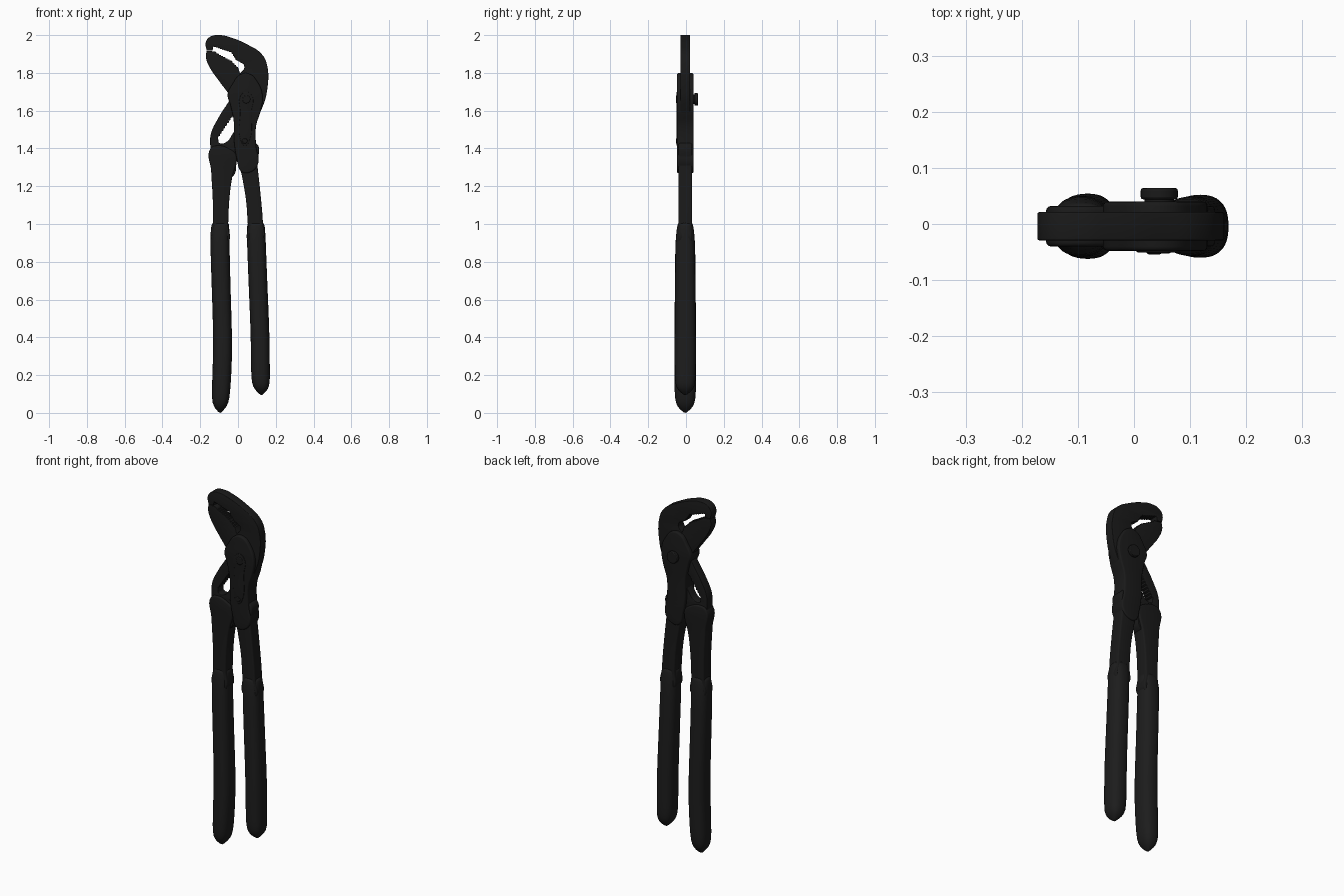
import bpy
import bmesh
from math import cos, sin, pi, copysign

Y0 = -0.004  # centre plane of the tool


def material(name, v):
    m = bpy.data.materials.new(name)
    m.diffuse_color = (v, v, v, 1)
    return m


STEEL = material("black_steel", 0.010)
GRIP = material("black_grip", 0.012)


def finish(ob, mat, angle=40):
    ob.data.materials.clear()
    ob.data.materials.append(mat)
    bpy.ops.object.select_all(action='DESELECT')
    ob.select_set(True)
    bpy.context.view_layer.objects.active = ob
    bpy.ops.object.shade_smooth_by_angle(angle=angle * pi / 180)


def teeth(p, q, n, d):
    """Sharp zigzag between two points; d is the signed tooth depth."""
    dx, dz = q[0] - p[0], q[1] - p[1]
    ln = (dx * dx + dz * dz) ** 0.5
    out = []
    for i in range(2 * n + 1):
        t, o = i / (2 * n), d * (i % 2)
        out.append((p[0] + dx * t - dz / ln * o, p[1] + dz * t + dx / ln * o, 'V'))
    return out


def plate(name, outlines, half, bevel, y=Y0):
    """Front-view outlines (first outer, then holes) made into a bevelled plate."""
    cu = bpy.data.curves.new(name, 'CURVE')
    cu.dimensions = '2D'
    cu.fill_mode = 'BOTH'
    cu.extrude = half - bevel
    cu.bevel_depth = bevel
    cu.bevel_resolution = 2
    cu.offset = -bevel
    cu.resolution_u = 6
    for pts in outlines:
        sp = cu.splines.new('BEZIER')
        sp.bezier_points.add(len(pts) - 1)
        sp.use_cyclic_u = True
        for b, p in zip(sp.bezier_points, pts):
            b.co = (p[0], p[1], 0)
            h = 'VECTOR' if len(p) > 2 else 'AUTO'
            b.handle_left_type = b.handle_right_type = h
    tmp = bpy.data.objects.new(name + "_curve", cu)
    bpy.context.collection.objects.link(tmp)
    dg = bpy.context.evaluated_depsgraph_get()
    me = bpy.data.meshes.new_from_object(tmp.evaluated_get(dg))
    bpy.data.objects.remove(tmp)
    for v in me.vertices:
        x, z, d = v.co
        v.co = (x, y - d, z)
    bm = bmesh.new()
    bm.from_mesh(me)
    bmesh.ops.remove_doubles(bm, verts=bm.verts, dist=0.00005)
    bmesh.ops.recalc_face_normals(bm, faces=bm.faces)
    bm.to_mesh(me)
    bm.free()
    ob = bpy.data.objects.new(name, me)
    bpy.context.collection.objects.link(ob)
    finish(ob, STEEL)
    return ob


def sleeve(name, sections, n=24):
    """Rounded grip lofted through (z, centre x, half width, half depth)."""
    bm = bmesh.new()
    rings = []
    for z, cx, rx, ry in sections:
        ring = []
        for i in range(n):
            c, s = cos(2 * pi * i / n), sin(2 * pi * i / n)
            ring.append(bm.verts.new((cx + rx * copysign(abs(c) ** 0.8, c),
                                      Y0 + ry * copysign(abs(s) ** 0.8, s), z)))
        rings.append(ring)
    for a, b in zip(rings, rings[1:]):
        for i in range(n):
            bm.faces.new((a[i], a[(i + 1) % n], b[(i + 1) % n], b[i]))
    bm.faces.new(rings[0])
    bm.faces.new(rings[-1])
    bmesh.ops.recalc_face_normals(bm, faces=bm.faces)
    me = bpy.data.meshes.new(name)
    bm.to_mesh(me)
    bm.free()
    ob = bpy.data.objects.new(name, me)
    bpy.context.collection.objects.link(ob)
    ob.modifiers.new("smooth", 'SUBSURF').levels = 1
    ob.modifiers["smooth"].render_levels = 1
    finish(ob, GRIP, 60)


def disc(name, x, z, r, y_a, y_b):
    bpy.ops.mesh.primitive_cylinder_add(vertices=32, radius=r, depth=abs(y_b - y_a),
                                        location=(x, (y_a + y_b) / 2, z),
                                        rotation=(pi / 2, 0, 0))
    ob = bpy.context.object
    ob.name = name
    bv = ob.modifiers.new("bevel", 'BEVEL')
    bv.width = 0.004
    bv.segments = 2
    finish(ob, STEEL)


# hooked upper jaw crossing down through the joint, with toothed slot
upper = [(-0.135, 1.918, 'V'), (-0.166, 1.918, 'V'), (-0.171, 1.96), (-0.15, 1.99), (-0.095, 2.0),
         (-0.04, 1.988), (0.05, 1.95), (0.125, 1.90), (0.153, 1.845), (0.153, 1.70),
         (0.13, 1.62), (0.09, 1.54), (0.03, 1.45), (-0.005, 1.34), (-0.03, 1.25),
         (-0.10, 1.25), (-0.138, 1.30), (-0.146, 1.40), (-0.144, 1.475), (-0.105, 1.56),
         (-0.045, 1.655), (0.0, 1.74), (0.012, 1.798, 'V'), (0.033, 1.825), (0.03, 1.847, 'V')]
upper += teeth((-0.005, 1.865), (-0.035, 1.91), 4, 0.004)
upper += teeth((-0.04, 1.912), (-0.13, 1.942), 8, 0.004)
slot = [(-0.03, 1.475), (-0.065, 1.432), (-0.10, 1.43)]
slot += teeth((-0.105, 1.452), (-0.03, 1.565), 8, 0.006)
slot += [(0.035, 1.67), (0.06, 1.68), (0.068, 1.655)]
plate("upper_jaw", [upper, slot], 0.025, 0.003)

# lower jaw tongue
lower = [(-0.166, 1.917, 'V'), (-0.12, 1.913, 'V')]
lower += teeth((-0.115, 1.908), (-0.035, 1.865), 7, -0.004)
lower += teeth((-0.03, 1.86), (0.0, 1.83), 3, -0.004)
lower += [(0.01, 1.80, 'V'), (0.05, 1.76), (0.05, 1.62), (-0.02, 1.62), (-0.045, 1.68),
          (-0.095, 1.75), (-0.15, 1.83), (-0.17, 1.885)]
plate("lower_jaw", [lower], 0.0235, 0.003)

# box joint housing and the two forged legs
plate("joint_housing", [[(-0.055, 1.685), (-0.03, 1.74), (0.01, 1.79), (0.06, 1.795), (0.105, 1.75),
                         (0.13, 1.68), (0.12, 1.60), (0.096, 1.52), (0.095, 1.42), (0.103, 1.31),
                         (0.05, 1.27), (0.015, 1.28), (-0.005, 1.34), (-0.02, 1.43),
                         (-0.022, 1.54), (-0.04, 1.63)]], 0.044, 0.008)
plate("right_leg", [[(0.0, 1.38), (0.092, 1.43), (0.103, 1.31), (0.12, 1.15), (0.132, 1.0),
                     (0.132, 0.9), (0.06, 0.9), (0.052, 1.0), (0.042, 1.13), (0.022, 1.25)]],
      0.036, 0.008)
plate("left_leg", [[(-0.05, 1.40), (-0.012, 1.37), (-0.008, 1.335), (-0.03, 1.25), (-0.045, 1.14),
                    (-0.052, 1.0), (-0.055, 0.9), (-0.13, 0.9), (-0.132, 1.0), (-0.134, 1.14),
                    (-0.142, 1.28), (-0.145, 1.40), (-0.10, 1.415)]], 0.036, 0.008)

# raised keyhole-shaped face on the front, rivet, and the adjusting button behind
plate("front_spring_plate", [[(0.045, 1.70), (0.078, 1.67), (0.072, 1.60), (0.06, 1.44),
                              (0.037, 1.415), (0.015, 1.44), (0.012, 1.60), (0.01, 1.67)]],
      0.006, 0.002, y=-0.0445)
disc("front_rivet", 0.036, 1.44, 0.014, -0.04, -0.054)
disc("front_pivot", 0.044, 1.66, 0.022, -0.04, -0.0525)
disc("adjusting_button_stem", 0.045, 1.66, 0.026, 0.03, 0.048)
disc("adjusting_button", 0.045, 1.66, 0.033, 0.044, 0.064)

# dipped handle sleeves
sleeve("left_sleeve", [(1.01, -0.092, 0.042, 0.038), (0.995, -0.094, 0.048, 0.042),
                       (0.94, -0.096, 0.051, 0.050), (0.86, -0.095, 0.051, 0.054),
                       (0.65, -0.089, 0.050, 0.055), (0.45, -0.082, 0.050, 0.058),
                       (0.30, -0.081, 0.051, 0.059), (0.15, -0.088, 0.050, 0.058),
                       (0.07, -0.092, 0.047, 0.055), (0.035, -0.094, 0.036, 0.044),
                       (0.012, -0.095, 0.016, 0.020), (0.0, -0.095, 0.004, 0.005)])
sleeve("right_sleeve", [(1.01, 0.093, 0.042, 0.038), (0.995, 0.095, 0.047, 0.042),
                        (0.94, 0.096, 0.050, 0.050), (0.86, 0.099, 0.050, 0.053),
                        (0.65, 0.107, 0.050, 0.054), (0.45, 0.116, 0.050, 0.056),
                        (0.33, 0.118, 0.050, 0.057), (0.21, 0.119, 0.050, 0.056),
                        (0.155, 0.121, 0.048, 0.054), (0.125, 0.123, 0.036, 0.043),
                        (0.105, 0.124, 0.016, 0.020), (0.094, 0.124, 0.004, 0.005)])
